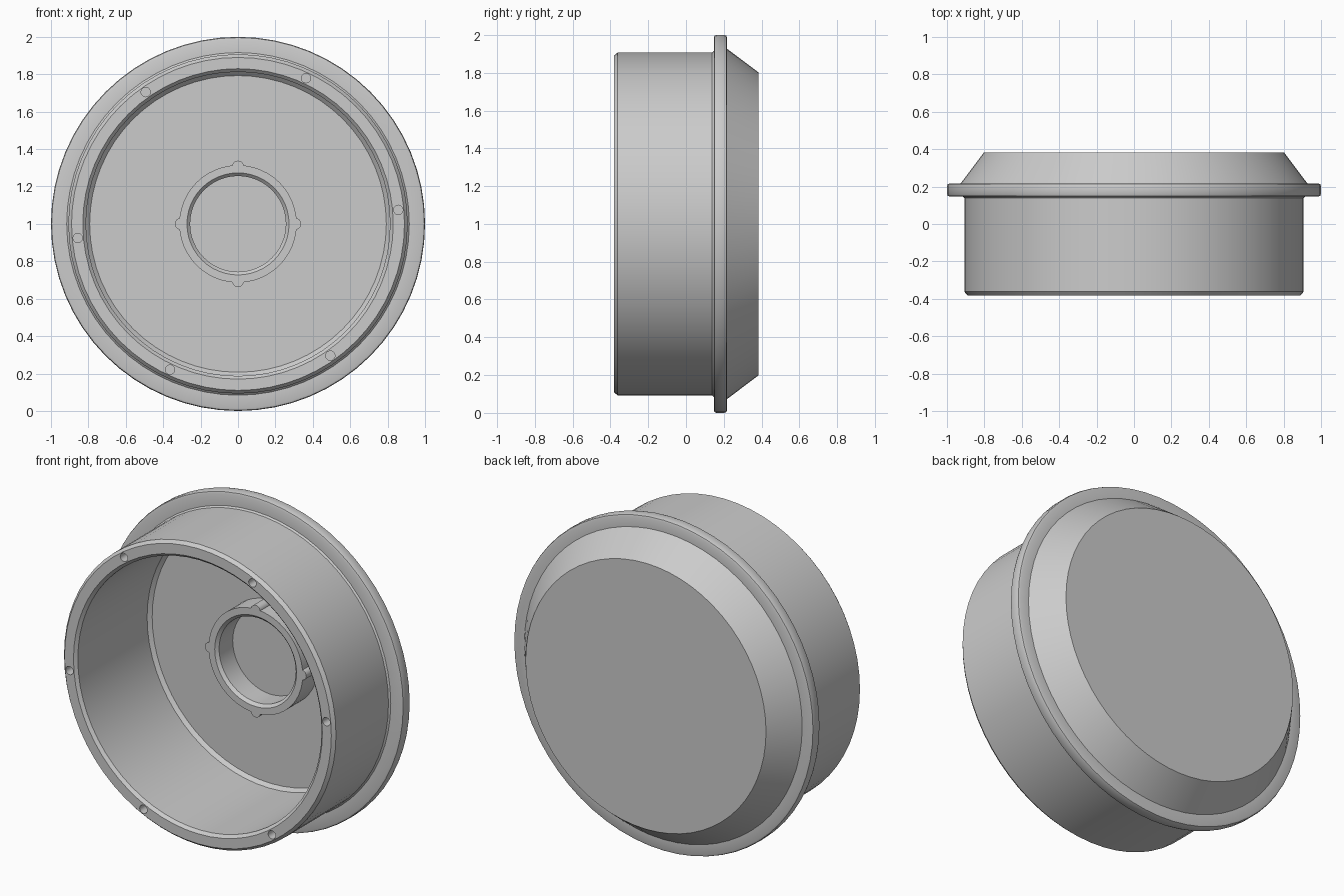
import bpy, bmesh
from math import sin, cos, pi, radians

if "Cube" in bpy.data.objects:
    bpy.data.objects.remove(bpy.data.objects["Cube"])

CZ = 1.0  # height of the turning axis


def lathe(name, profile, sides, capped):
    """Turn (radius, y) points about the y axis; cap the ends or close the loop."""
    bm = bmesh.new()
    rings = []
    for r, y in profile:
        rings.append([bm.verts.new((r * cos(2 * pi * i / sides), y,
                                    CZ + r * sin(2 * pi * i / sides)))
                      for i in range(sides)])
    pairs = list(zip(rings, rings[1:]))
    if not capped:
        pairs.append((rings[-1], rings[0]))
    for a, b in pairs:
        for i in range(sides):
            j = (i + 1) % sides
            bm.faces.new((a[i], a[j], b[j], b[i]))
    if capped:
        bm.faces.new(rings[0])
        bm.faces.new(rings[-1])
    bmesh.ops.recalc_face_normals(bm, faces=bm.faces)
    mesh = bpy.data.meshes.new(name)
    bm.to_mesh(mesh)
    bm.free()
    obj = bpy.data.objects.new(name, mesh)
    bpy.context.collection.objects.link(obj)
    return obj


def pegs(target, operation, count, start, radius, peg_r, y0, y1):
    """Add or cut a ring of round pegs running along y."""
    for k in range(count):
        a = radians(start) + 2 * pi * k / count
        bpy.ops.mesh.primitive_cylinder_add(
            vertices=20, radius=peg_r, depth=y1 - y0,
            location=(radius * cos(a), (y0 + y1) / 2, CZ + radius * sin(a)),
            rotation=(pi / 2, 0, 0))
        tool = bpy.context.object
        tool.hide_render = True
        mod = target.modifiers.new("peg", 'BOOLEAN')
        mod.operation = operation
        mod.solver = 'EXACT'
        mod.object = tool
        bpy.context.view_layer.objects.active = target
        bpy.ops.object.modifier_apply(modifier=mod.name)
        bpy.data.objects.remove(tool)


# Cup body: inner floor, inner wall, front rim, outer wall, flange, rear cone
body = lathe("cup_body", [
    (0.793, 0.315), (0.813, 0.295), (0.813, -0.365), (0.83, -0.382),
    (0.89, -0.382), (0.907, -0.362), (0.907, 0.138), (0.916, 0.147),
    (0.985, 0.147), (0.996, 0.151), (1.0, 0.162),
    (1.0, 0.202), (0.996, 0.213), (0.985, 0.217),
    (0.927, 0.217), (0.802, 0.383)], 64, True)

# Screw holes in the front rim
pegs(body, 'DIFFERENCE', 6, 5, 0.86, 0.025, -0.45, -0.29)

# Central hub ring standing on the floor
hub = lathe("hub_ring", [
    (0.256, 0.325), (0.256, 0.185), (0.273, 0.168),
    (0.314, 0.168), (0.314, 0.325)], 48, False)

# Small lobes round the hub
pegs(hub, 'UNION', 4, 0, 0.307, 0.031, 0.168, 0.325)

# Smooth round walls, keep crisp edges
for obj in (body, hub):
    bpy.ops.object.select_all(action='DESELECT')
    obj.select_set(True)
    bpy.context.view_layer.objects.active = obj
    bpy.ops.object.shade_smooth_by_angle(angle=radians(30))
